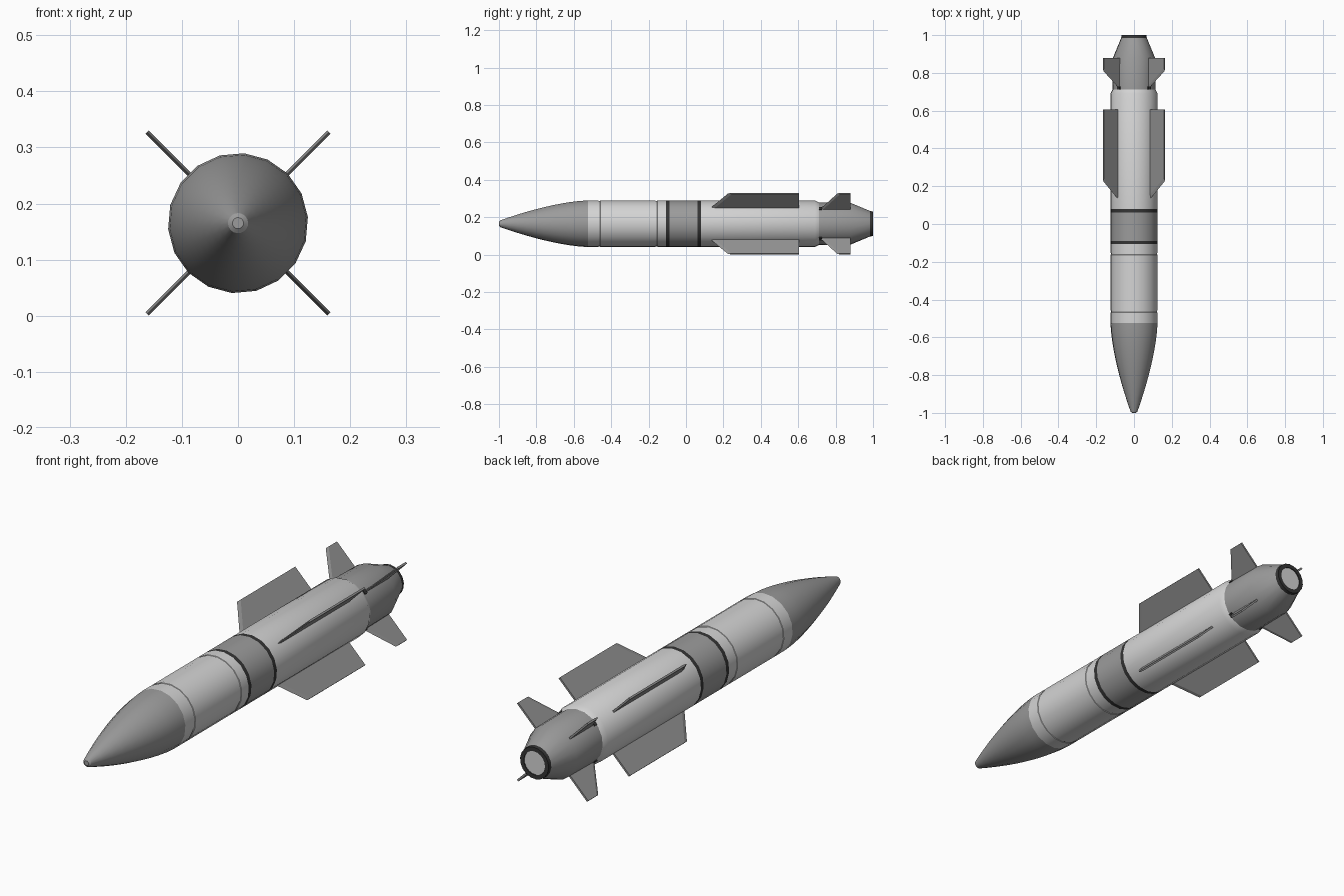
import bpy, bmesh, math
from mathutils import Matrix

if "Cube" in bpy.data.objects:
    bpy.data.objects.remove(bpy.data.objects["Cube"])

CZ = 0.165      # height of the long axis
SIDES = 18
R = 0.125


def material(name, v):
    m = bpy.data.materials.new(name)
    m.diffuse_color = (v, v, v, 1)
    m.use_nodes = True
    m.node_tree.nodes["Principled BSDF"].inputs["Base Color"].default_value = m.diffuse_color
    return m


light = material("light grey", 0.66)
mid = material("mid grey", 0.33)
dark = material("charcoal", 0.035)
fin_grey = material("fin grey", 0.29)


def finish(name, bm, mats, angle=30):
    bmesh.ops.recalc_face_normals(bm, faces=bm.faces)
    me = bpy.data.meshes.new(name)
    bm.to_mesh(me)
    bm.free()
    ob = bpy.data.objects.new(name, me)
    bpy.context.collection.objects.link(ob)
    for m in mats:
        me.materials.append(m)
    bpy.context.view_layer.objects.active = ob
    ob.select_set(True)
    bpy.ops.object.shade_smooth_by_angle(angle=math.radians(angle))
    ob.select_set(False)
    return ob


def lathe(name, profile, mat, cap_start=False, cap_end=False):
    """Turn a (y, radius) profile around the long axis."""
    bm = bmesh.new()
    rings = []
    for y, r in profile:
        angles = [math.radians(5 + 360 / SIDES * i) for i in range(SIDES)]
        rings.append([bm.verts.new((r * math.cos(a), y, CZ + r * math.sin(a))) for a in angles])
    for a, b in zip(rings, rings[1:]):
        for i in range(SIDES):
            j = (i + 1) % SIDES
            bm.faces.new((a[i], a[j], b[j], b[i]))
    if cap_start:
        bm.faces.new(rings[0])
    if cap_end:
        bm.faces.new(rings[-1])
    return finish(name, bm, [mat])


# nose: rounded tip and a soft ogive
nose = [(-1.0, 0.010), (-0.994, 0.018)]
for i in range(1, 11):
    t = i / 10
    nose.append((-0.994 + 0.469 * t, 0.018 + (R - 0.018) * (1 - (1 - t) ** 1.55)))
lathe("nose_cone", nose, mid, cap_start=True)


# body sections, the front one with two fine panel grooves
def groove(y):
    return [(y - 0.005, R), (y - 0.004, R - 0.002), (y + 0.004, R - 0.002), (y + 0.005, R)]


lathe("front_body", [(-0.525, R)] + groove(-0.463) + groove(-0.158) + [(-0.107, R)], light)
lathe("front_band", [(-0.107, R), (-0.089, R)], dark)
lathe("middle_section", [(-0.089, R), (0.061, R)], mid)
lathe("rear_band", [(0.061, R), (0.079, R)], dark)
lathe("rear_body", [(0.079, R), (0.69, R), (0.712, 0.114)], light)
lathe("tail_section", [(0.712, 0.114), (0.88, 0.112), (0.985, 0.068)], mid)
lathe("nozzle_ring", [(0.985, 0.068), (1.0, 0.066), (1.0, 0.049), (0.996, 0.049)], dark)
lathe("nozzle_plate", [(0.994, 0.05), (0.996, 0.049)], light, cap_end=True)


# fins: flat plates with sharpened leading edges, given as (y, radius)
def fin(name, angle, root_y, tip_y, end_y, root_r, bevel):
    tip_r, h = 0.229, 0.004
    bm = bmesh.new()

    def ring(x):
        pts = [(root_y + bevel, root_r), (end_y, root_r), (end_y, tip_r), (tip_y + bevel, tip_r)]
        return [bm.verts.new((x, y, r)) for y, r in pts]

    a, b = ring(-h), ring(h)
    e0, e1 = bm.verts.new((0, root_y, root_r)), bm.verts.new((0, tip_y, tip_r))
    bm.faces.new(a)
    bm.faces.new(b)
    for i in range(3):
        bm.faces.new((a[i], a[i + 1], b[i + 1], b[i]))
    for s in (a, b):
        bm.faces.new((s[3], s[0], e0, e1))
    bm.faces.new((a[0], b[0], e0))
    bm.faces.new((a[3], b[3], e1))
    bm.transform(Matrix.Translation((0, 0, CZ)) @ Matrix.Rotation(angle, 4, 'Y'))
    finish(name, bm, [fin_grey], 5)


for k in range(4):
    ang = math.radians(45 + 90 * k)
    fin(f"wing_{k + 1}", ang, 0.13, 0.225, 0.605, 0.118, 0.02)
    fin(f"tail_fin_{k + 1}", ang, 0.712, 0.81, 0.88, 0.104, 0.015)
    # dark hinge block at the front root of each tail fin
    bm = bmesh.new()
    bmesh.ops.create_cube(bm, size=1)
    bm.transform(Matrix.Translation((0, 0, CZ)) @ Matrix.Rotation(ang, 4, 'Y')
                 @ Matrix.Translation((0, 0.72, 0.11)) @ Matrix.Diagonal((0.02, 0.016, 0.014, 1)))
    finish(f"fin_hinge_{k + 1}", bm, [dark])
